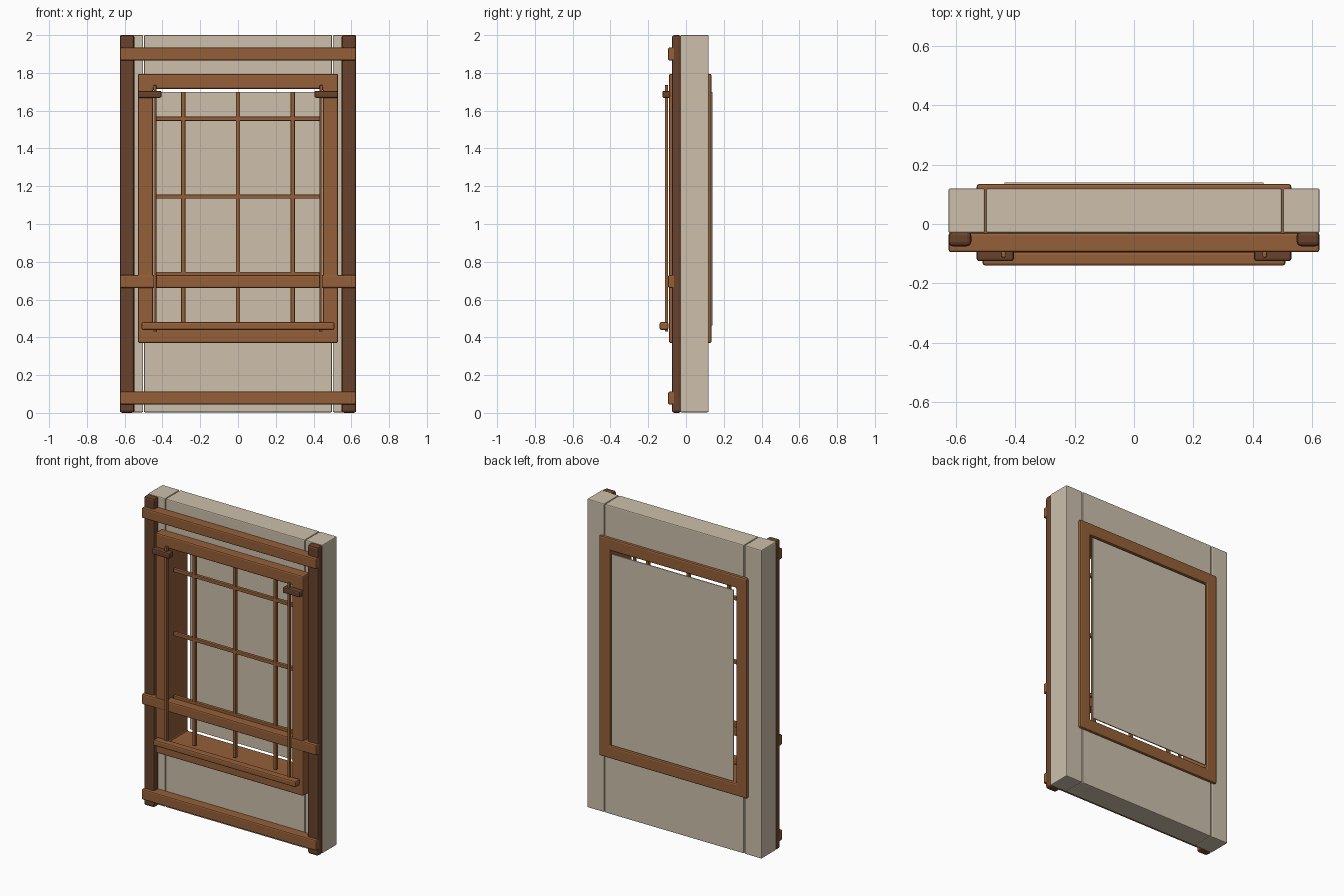
import bpy
import bmesh

if "Cube" in bpy.data.objects:
    bpy.data.objects.remove(bpy.data.objects["Cube"])


def material(name, rgb):
    m = bpy.data.materials.new(name)
    m.diffuse_color = (*rgb, 1)
    m.use_nodes = True
    m.node_tree.nodes["Principled BSDF"].inputs["Base Color"].default_value = m.diffuse_color
    return m


PLASTER = material("cream plaster", (0.61, 0.53, 0.41))
WOOD = material("warm wood", (0.30, 0.116, 0.040))
DARK = material("dark wood", (0.14, 0.055, 0.025))


def finish(name, bm, mat, bevel, segments=2):
    bmesh.ops.recalc_face_normals(bm, faces=bm.faces)
    mesh = bpy.data.meshes.new(name)
    bm.to_mesh(mesh)
    bm.free()
    mesh.materials.append(mat)
    ob = bpy.data.objects.new(name, mesh)
    bpy.context.collection.objects.link(ob)
    if bevel:
        mod = ob.modifiers.new("soft edges", 'BEVEL')
        mod.width = bevel
        mod.segments = segments
        mod.limit_method = 'ANGLE'
    return ob


def box(name, x, y, z, mat, bevel=0.006):
    """Box from (min, max) ranges on each axis."""
    bm = bmesh.new()
    bmesh.ops.create_cube(bm, size=1)
    for v in bm.verts:
        for i, (lo, hi) in enumerate((x, y, z)):
            v.co[i] = hi if v.co[i] > 0 else lo
    return finish(name, bm, mat, bevel)


def mirrored(name, x, y, z, mat, bevel=0.006):
    box(name + "_right", x, y, z, mat, bevel)
    box(name + "_left", (-x[1], -x[0]), y, z, mat, bevel)


# Wall: two side columns with panels above and below the opening
WALL_Y = (-0.03, 0.12)
mirrored("wall_side", (0.502, 0.625), WALL_Y, (0.003, 2), PLASTER)
box("wall_lower", (-0.498, 0.498), WALL_Y, (0.003, 0.41), PLASTER)
box("wall_upper", (-0.498, 0.498), WALL_Y, (1.75, 2), PLASTER)

# Timber posts and cross rails
mirrored("post", (0.548, 0.6255), (-0.075, -0.025), (0, 2), DARK, 0.014)
for label, z in (("bottom", 0.078), ("middle", 0.695), ("top", 1.90)):
    box(label + "_rail", (-0.6245, 0.6245), (-0.095, -0.03),
        (z - 0.034, z + 0.034), WOOD, 0.008)

# Window frame: one deep rectangular ring through the wall
bm = bmesh.new()
rings = []
for y in (-0.09, 0.135):
    for hx, lo, hi in ((0.53, 0.37, 1.795), (0.45, 0.45, 1.715)):
        rings.append([bm.verts.new((x, y, z)) for x, z in
                      ((-hx, lo), (hx, lo), (hx, hi), (-hx, hi))])
front_out, front_in, back_out, back_in = rings
for a, b in ((front_out, front_in), (front_in, back_in),
             (back_in, back_out), (back_out, front_out)):
    for i in range(4):
        j = (i + 1) % 4
        bm.faces.new((a[i], a[j], b[j], b[i]))
finish("window_frame", bm, WOOD, 0.009)

# Pane panel at the back
box("back_panel", (-0.437, 0.437), (0.132, 0.14), (0.462, 1.70), PLASTER, 0.002)

# Lattice bars
for i, x in enumerate((-0.29, 0, 0.29)):
    box(f"lattice_upright_{i}", (x - 0.011, x + 0.011), (-0.04, -0.018),
        (0.46, 1.70), WOOD, 0.004)
for i, z in enumerate((0.735, 1.145, 1.557)):
    box(f"lattice_crossbar_{i}", (-0.437, 0.437), (-0.04, -0.018),
        (z - 0.011, z + 0.011), WOOD, 0.004)

# Hanging rods, their brackets and the bottom bar
mirrored("rod", (0.432, 0.448), (-0.112, -0.094), (0.43, 1.735), WOOD, 0.003)
mirrored("rod_bracket", (0.405, 0.53), (-0.125, -0.08), (1.668, 1.705), DARK, 0.008)
box("bottom_bar", (-0.51, 0.51), (-0.14, -0.093), (0.44, 0.48), WOOD, 0.009)
